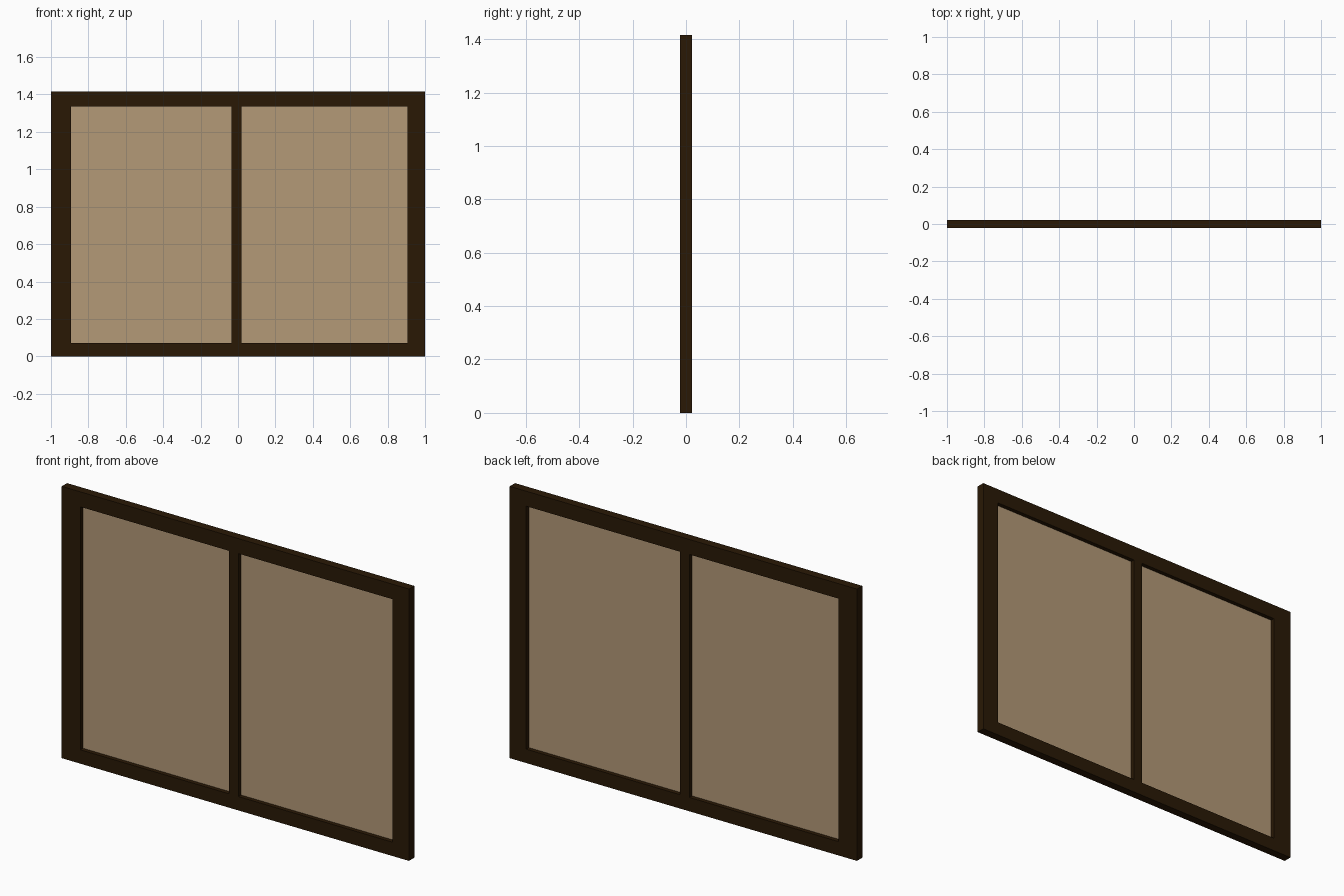
import bpy

if "Cube" in bpy.data.objects:
    bpy.data.objects.remove(bpy.data.objects["Cube"])

def material(name, color):
    m = bpy.data.materials.new(name)
    m.diffuse_color = color
    m.use_nodes = True
    m.node_tree.nodes["Principled BSDF"].inputs["Base Color"].default_value = m.diffuse_color
    return m

wood = material("dark_wood", (0.0225, 0.0095, 0.0016, 1))
tint = material("tan_pane", (0.456, 0.319, 0.184, 1))

def box(name, x0, x1, z0, z1, depth, mat):
    bpy.ops.mesh.primitive_cube_add(size=1, location=((x0 + x1) / 2, 0, (z0 + z1) / 2))
    o = bpy.context.object
    o.name = name
    o.scale = (x1 - x0, depth, z1 - z0)
    bpy.ops.object.transform_apply(location=False, rotation=False, scale=True)
    o.data.materials.append(mat)
    return o

H, D = 1.415, 0.044
L, R, B, T = -0.893, 0.905, 0.072, 1.337      # opening
ML, MR = -0.035, 0.018                        # centre bar

# Frame
box("left_stile", -1, L, 0, H, D, wood)
box("right_stile", R, 1, 0, H, D, wood)
box("bottom_rail", L, R, 0, B, D, wood)
box("top_rail", L, R, T, H, D, wood)
box("centre_bar", ML, MR, B, T, D, wood)

# Panes, single thin sheets in the middle of the frame
for name, x0, x1 in (("left_pane", L, ML), ("right_pane", MR, R)):
    bpy.ops.mesh.primitive_plane_add(size=1, location=((x0 + x1) / 2, 0, (B + T) / 2),
                                     rotation=(1.5707963, 0, 0))
    p = bpy.context.object
    p.name = name
    p.scale = (x1 - x0, T - B, 1)
    bpy.ops.object.transform_apply(location=False, rotation=True, scale=True)
    p.data.materials.append(tint)
